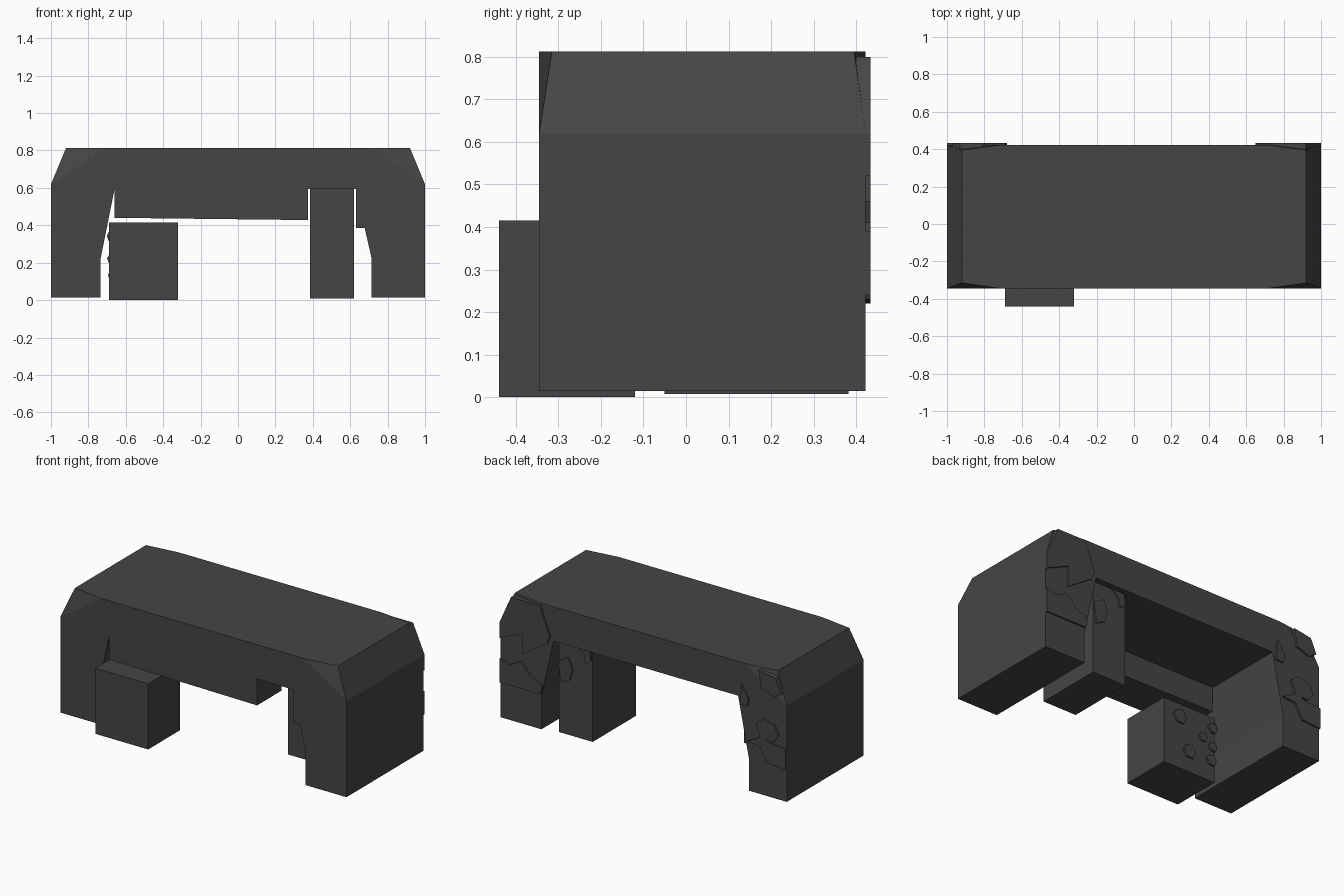
import bpy, bmesh
from mathutils import Vector

if "Cube" in bpy.data.objects:
    bpy.data.objects.remove(bpy.data.objects["Cube"])

stone = bpy.data.materials.new("dark_stone")
stone.diffuse_color = (0.06, 0.06, 0.058, 1)
stone.use_nodes = True
stone.node_tree.nodes["Principled BSDF"].inputs["Base Color"].default_value = stone.diffuse_color


def prism(name, profile, y0, y1, edit=None):
    """Extrude an XZ outline from y0 to y1."""
    bm = bmesh.new()
    front = [bm.verts.new((x, y0, z)) for x, z in profile]
    back = [bm.verts.new((x, y1, z)) for x, z in profile]
    n = len(profile)
    bm.faces.new(front)
    bm.faces.new(back[::-1])
    for i in range(n):
        j = (i + 1) % n
        bm.faces.new((front[i], back[i], back[j], front[j]))
    if edit:
        edit(bm, front, back)
    bmesh.ops.recalc_face_normals(bm, faces=bm.faces)
    mesh = bpy.data.meshes.new(name)
    bm.to_mesh(mesh)
    bm.free()
    mesh.materials.append(stone)
    obj = bpy.data.objects.new(name, mesh)
    bpy.context.collection.objects.link(obj)
    return obj


def rect(x0, x1, z0, z1):
    return [(x0, z0), (x1, z0), (x1, z1), (x0, z1)]


# Main frame: two pillars and the lintel slab, with bevelled top corners
def bevel_corners(bm, front, back):
    for row, inset in ((front, 0.03), (back, -0.027)):
        for a, corner, b in ((1, 2, 3), (4, 5, 6)):
            bmesh.ops.connect_verts(bm, verts=[row[a], row[b]])
            row[corner].co += Vector((0, inset, 0))


frame = [(-1, .015), (-1, .62), (-.92, .812), (-.71, .812),
         (.71, .812), (.92, .812), (1, .62), (1, .015),
         (.715, .015), (.715, .22), (.63, .595), (-.66, .595),
         (-.735, .22), (-.735, .015)]
prism("arch_frame", frame, -.345, .422, bevel_corners)

# Hanging front beam and its broken stub on the right pillar
prism("front_beam", [(-.66, .44), (.375, .428), (.375, .61), (-.66, .61)], -.345, -.10)
prism("beam_stub", [(.63, .385), (.69, .385), (.72, .6), (.63, .6)], -.345, -.10)

# Free-standing blocks
prism("front_block", rect(-.69, -.32, 0, .415), -.44, -.12)
prism("support_block", rect(.385, .62, .008, .6), -.05, .382)

# Broken stone plates on the back of the pillars
plates = [
    [(1, .52), (.84, .59), (.84, .46), (.67, .57), (.65, .62), (.72, .8), (.92, .8), (1, .62)],
    [(1, .24), (.715, .24), (.70, .3), (.78, .33), (.85, .41), (.93, .37), (1, .39)],
    [(-.81, .80), (-.93, .78), (-.97, .69), (-.92, .66), (-.83, .69)],
    [(-.79, .46), (-.84, .50), (-.92, .48), (-.95, .42), (-.91, .37), (-.82, .38)],
    [(-.69, .68), (-.74, .60), (-.73, .55), (-.68, .55)],
    [(-.73, .33), (-.82, .32), (-.87, .23), (-1, .22), (-1, .35), (-.88, .36), (-.84, .39)],
]
for p in plates:
    prism("pillar_plate", p, .40, .434)

# Chips on the back of the support block
for p in ([(.62, .46), (.55, .50), (.52, .43), (.54, .36), (.60, .33), (.61, .39)],
          [(.49, .59), (.40, .59), (.39, .52), (.43, .49), (.44, .55)]):
    prism("support_chip", p, .37, .392)

# Chips on the back of the front block, some overhanging its left edge
for cx, cz, s in ((-.43, .33, .045), (-.50, .13, .045), (-.60, .26, .03),
                  (-.67, .34, .032), (-.67, .22, .03), (-.66, .13, .036)):
    outline = [(cx + s * u, cz + s * v) for u, v in
               ((-1, .1), (-.5, 1), (.5, .8), (1, 0), (.4, -.8), (-.6, -.9))]
    prism("front_block_chip", outline, -.13, -.108)
